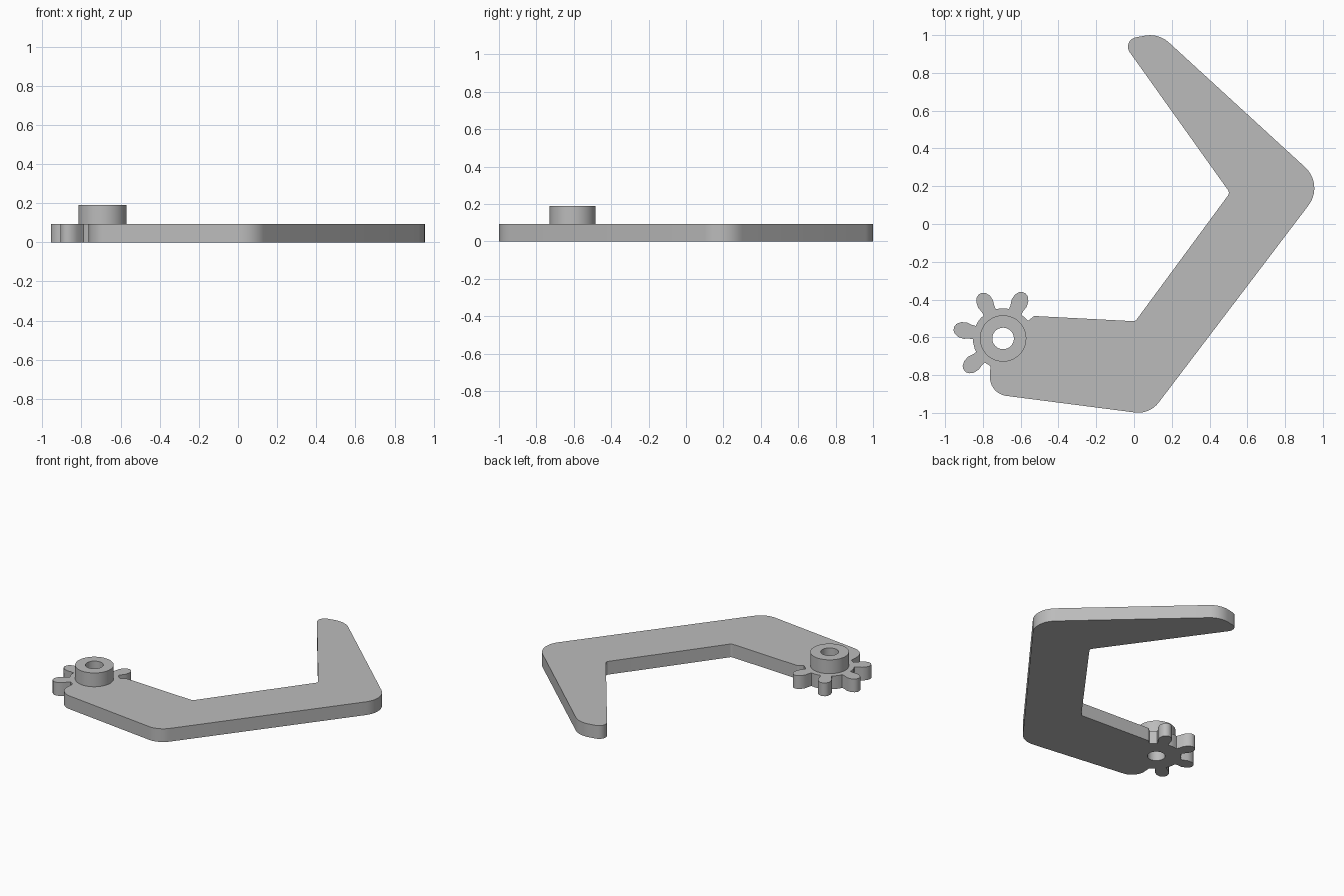
import bpy
import math
from mathutils import Vector

cube = bpy.data.objects.get("Cube")
if cube:
    bpy.data.objects.remove(cube, do_unlink=True)

PLATE = 0.093
HUB_TOP = 0.19
HUB = Vector((-0.693, -0.606))
HOLE_R = 0.057

grey = bpy.data.materials.new("plain grey")
grey.use_nodes = True
colour = (0.5, 0.5, 0.5, 1)
grey.diffuse_color = colour
grey.node_tree.nodes["Principled BSDF"].inputs["Base Color"].default_value = colour


def polar(radius, degrees):
    a = math.radians(degrees)
    return HUB + Vector((math.cos(a), math.sin(a))) * radius


def circle(radius, steps=48):
    return [polar(radius, 360 * i / steps) for i in range(steps)]


def rounded(corners, steps=10):
    """Replace each (x, y, radius) corner of a closed outline with an arc."""
    points = []
    for i, (x, y, r) in enumerate(corners):
        p = Vector((x, y))
        if r == 0:
            points.append(p)
            continue
        u = (Vector(corners[i - 1][:2]) - p).normalized()
        v = (Vector(corners[(i + 1) % len(corners)][:2]) - p).normalized()
        half = u.angle(v) / 2
        centre = p + (u + v).normalized() * (r / math.sin(half))
        start = p + u * (r / math.tan(half)) - centre
        end = p + v * (r / math.tan(half)) - centre
        sweep = math.pi - 2 * half
        for k in range(steps + 1):
            t = k / steps
            points.append(centre + (start * math.sin((1 - t) * sweep)
                                    + end * math.sin(t * sweep)) / math.sin(sweep))
    return points


def extruded(name, loops, z0, z1):
    """Solid from a flat outline; inner loops become holes."""
    curve = bpy.data.curves.new(name, "CURVE")
    curve.dimensions = "2D"
    curve.fill_mode = "BOTH"
    curve.extrude = (z1 - z0) / 2
    for loop in loops:
        spline = curve.splines.new("POLY")
        spline.points.add(len(loop) - 1)
        for point, co in zip(spline.points, loop):
            point.co = (co.x, co.y, 0, 1)
        spline.use_cyclic_u = True
    obj = bpy.data.objects.new(name, curve)
    bpy.context.collection.objects.link(obj)
    obj.location.z = (z0 + z1) / 2
    bpy.ops.object.select_all(action="DESELECT")
    obj.select_set(True)
    bpy.context.view_layer.objects.active = obj
    bpy.ops.object.convert(target="MESH")
    obj = bpy.context.view_layer.objects.active
    bpy.ops.object.mode_set(mode="EDIT")
    bpy.ops.mesh.select_all(action="SELECT")
    bpy.ops.mesh.remove_doubles(threshold=0.0001)
    bpy.ops.mesh.normals_make_consistent(inside=False)
    bpy.ops.object.mode_set(mode="OBJECT")
    bpy.ops.object.shade_smooth_by_angle(angle=math.radians(30))
    obj.data.materials.clear()
    obj.data.materials.append(grey)
    return obj


# Bent arm outline, counter-clockwise from the lower left corner
arm = [(-0.768, -0.898, 0.1), (0.083, -1.008, 0.137), (1.007, 0.208, 0.15),
       (0.13, 1.011, 0.15), (-0.068, 0.973, 0.05), (0.508, 0.165, 0.025),
       (0.007, -0.515, 0.02), (-0.53, -0.487, 0.02)]

# Four gear teeth around the hub: (distance from centre, half width)
flank = [(0.155, 0.036), (0.175, 0.037), (0.205, 0.044),
         (0.235, 0.04), (0.257, 0.026), (0.266, 0.01)]
pitch = 360 / 7
gear = [polar(0.163, 35)]
for n in range(4):
    angle = 65.5 + n * pitch
    out = polar(1, angle) - HUB
    side = Vector((-out.y, out.x))
    gear += [HUB + out * r - side * w for r, w in flank]
    gear += [HUB + out * r + side * w for r, w in reversed(flank)]
    if n < 3:
        gear += [polar(0.16, angle + pitch / 2 + d) for d in (-5, 5)]
gear.append(polar(0.16, 234))

outline = arm + [(p.x, p.y, 0) for p in gear] + [(-0.76, -0.752, 0.012)]
extruded("geared_arm", [rounded(outline), circle(HOLE_R)], 0, PLATE)

# Raised hub ring
extruded("hub", [circle(0.123), circle(HOLE_R)], PLATE, HUB_TOP)
